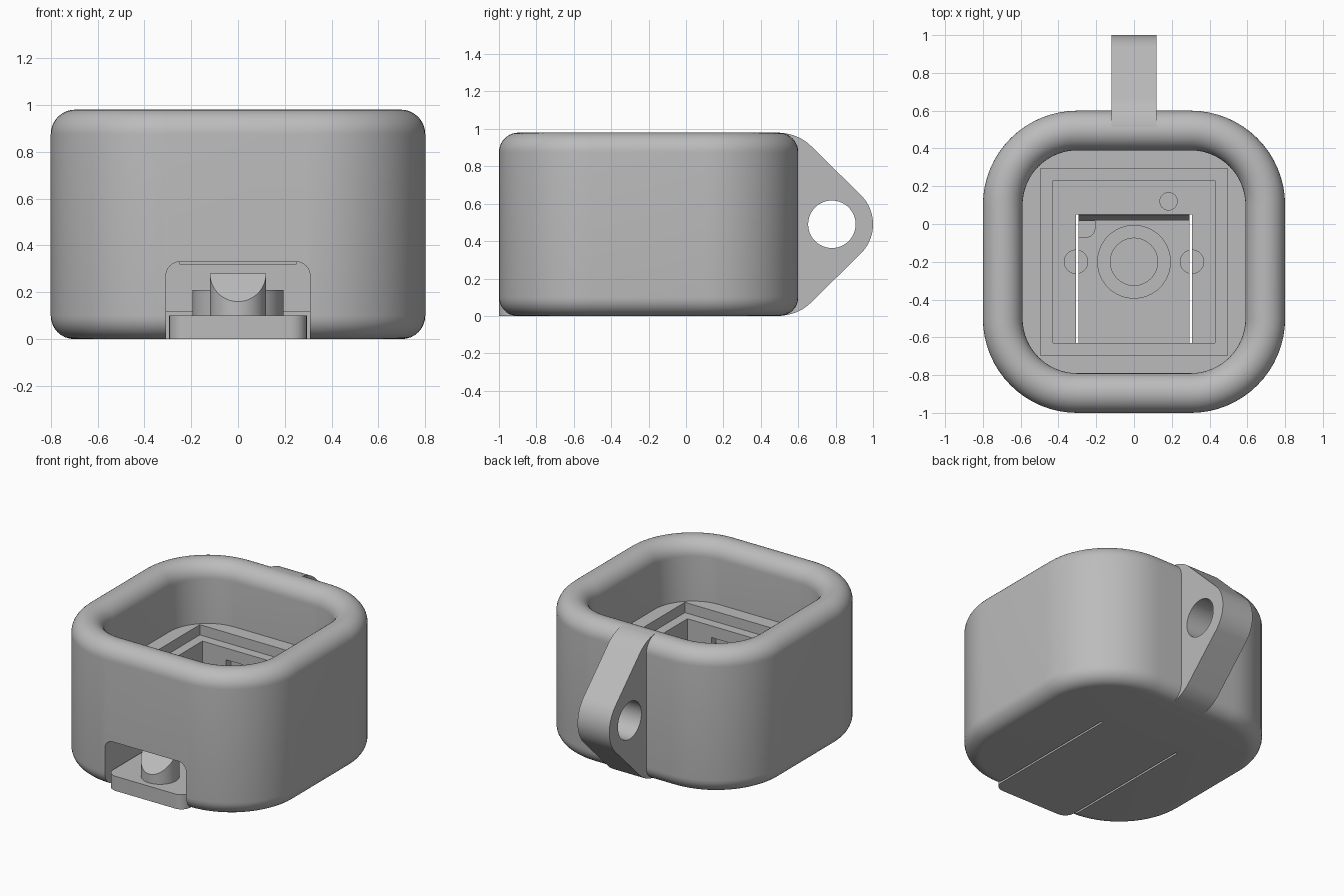
import bpy, bmesh
from math import sin, cos, pi, radians

if "Cube" in bpy.data.objects:
    bpy.data.objects.remove(bpy.data.objects["Cube"])

GREY = bpy.data.materials.new("plain_grey")
GREY.use_nodes = True
GREY.diffuse_color = (0.5, 0.5, 0.5, 1)
GREY.node_tree.nodes["Principled BSDF"].inputs["Base Color"].default_value = (0.5, 0.5, 0.5, 1)

CY = -0.2  # centre of the body in y


def arc(cx, cy, r, a0, a1, n=12):
    """Points on an arc, angles in degrees."""
    angles = [radians(a0 + (a1 - a0) * i / n) for i in range(n + 1)]
    return [(cx + r * cos(a), cy + r * sin(a)) for a in angles]


def circle(cx, cy, r, n=48):
    return arc(cx, cy, r, 0, 360, n)[:-1]


def rect(x0, x1, y0, y1):
    return [(x0, y0), (x1, y0), (x1, y1), (x0, y1)]


def loft(name, rings):
    """Solid through a stack of rings with equal point counts."""
    bm = bmesh.new()
    loops = [[bm.verts.new(p) for p in ring] for ring in rings]
    for a, b in zip(loops, loops[1:]):
        for i in range(len(a)):
            j = (i + 1) % len(a)
            bm.faces.new((a[i], a[j], b[j], b[i]))
    bm.faces.new(loops[0][::-1])
    bm.faces.new(loops[-1])
    bmesh.ops.recalc_face_normals(bm, faces=bm.faces)
    mesh = bpy.data.meshes.new(name)
    bm.to_mesh(mesh)
    bm.free()
    mesh.materials.append(GREY)
    obj = bpy.data.objects.new(name, mesh)
    bpy.context.collection.objects.link(obj)
    return obj


def prism(name, pts, axis, lo, hi):
    """Extrude a 2D outline along x (yz outline), y (xz) or z (xy)."""
    place = {"x": lambda a, b, t: (t, a, b),
             "y": lambda a, b, t: (a, t, b),
             "z": lambda a, b, t: (a, b, t)}[axis]
    return loft(name, [[place(a, b, t) for a, b in pts] for t in (lo, hi)])


def combine(target, tool, operation):
    """Apply a boolean and delete the tool object."""
    tool.hide_render = True
    mod = target.modifiers.new("boolean", "BOOLEAN")
    mod.operation = operation
    mod.solver = "EXACT"
    mod.object = tool
    bpy.context.view_layer.objects.active = target
    bpy.ops.object.modifier_apply(modifier=mod.name)
    bpy.data.objects.remove(tool)


def cut(target, pts, axis, lo, hi):
    combine(target, prism("cutter", pts, axis, lo, hi), "DIFFERENCE")


def rounded_ring(inset, z):
    """Rounded square of the body, shrunk by an inset."""
    r, h = 0.5 - inset, 0.3
    pts = []
    for k, (sx, sy) in enumerate([(1, 1), (-1, 1), (-1, -1), (1, -1)]):
        pts += arc(sx * h, CY + sy * h, r, 90 * k, 90 * k + 90, 16)
    return [(x, y, z) for x, y in pts]


# Body: rounded base, straight wall, round rim and inner well
TOP, RIM, BASE = 0.98, 0.105, 0.1
section = arc(BASE, BASE, BASE, 270, 180, 8)
section += arc(RIM, TOP - RIM, RIM, 180, 0, 20)
section.append((2 * RIM, 0.57))
body = loft("body", [rounded_ring(i, z) for i, z in section])

# Stepped square pocket
FLOOR = 0.12
for half, low in ((0.495, 0.5), (0.43, FLOOR)):
    cut(body, rect(-half, half, CY - half, CY + half), "z", low, 0.7)

# Clip recesses under the lip of the pocket, front and back
for s in (-1, 1):
    y0, y1 = sorted((CY + s * 0.4, CY + s * 0.48))
    cut(body, rect(-0.25, 0.25, y0, y1), "z", 0.32, 0.42)

# Front window and the slot for the lever
W, R = 0.308, 0.06
window = [(-W, -0.1), (W, -0.1)]
window += arc(W - R, 0.33 - R, R, 0, 90, 8) + arc(R - W, 0.33 - R, R, 90, 180, 8)
cut(body, window, "y", -1.1, 0.05)

# Lever: plate with rounded front corners
L, F = 0.294, 0.07
plan = arc(F - L, F - 1, F, 180, 270, 8) + arc(L - F, F - 1, F, 270, 360, 8)
plan += [(L, 0.05), (-L, 0.05)]
lever = prism("lever", plan, "z", 0, 0.1)

# Raised disc with a socket, and a slanted thumb post
combine(lever, prism("disc", circle(0, CY, 0.195), "z", 0.05, 0.21), "UNION")
PY = -0.84
post = prism("post", circle(0, PY, 0.12), "z", 0.05, 0.28)
cut(post, [(PY, 0.28), (PY - 0.14, 0.14), (PY - 0.14, 0.4), (PY, 0.4)], "x", -0.3, 0.3)
combine(lever, post, "UNION")
cut(lever, circle(0, CY, 0.125), "z", 0.03, 0.4)

# Hinge groove across the back of the lever
cut(lever, [(0.02, 0.2), (0.02, 0.04), (0.025, 0.04), (0.05, 0.105), (0.05, 0.2)],
    "x", -0.4, 0.4)

# Peg and pin holes
for part in (body, lever):
    for s in (-1, 1):
        cut(part, circle(s * 0.307, CY, 0.062, 32), "z", 0.03, 0.3)
cut(body, circle(0.183, 0.12, 0.046, 32), "z", 0.03, 0.3)
pin = arc(-0.255, -0.022, 0.048, 270, 360, 8) + [(-0.207, 0.015), (-0.32, 0.015), (-0.32, -0.07)]
cut(lever, pin, "z", 0.03, 0.3)

# Strap loop on the back, mirrored about its mid height
MID = TOP / 2
upper = arc(0.78, MID, 0.22, 0, 45, 12) + arc(0.495, TOP - 0.25, 0.249, 45, 90, 10)
lower = [(y, TOP - z) for y, z in reversed(upper[1:])]
loop = prism("strap_loop", upper + lower, "x", -0.12, 0.12)
cut(loop, circle(0.78, MID, 0.127), "x", -0.3, 0.3)

# Smooth curved faces, keep crisp edges
for obj in (body, lever, loop):
    bpy.ops.object.select_all(action="DESELECT")
    obj.select_set(True)
    bpy.context.view_layer.objects.active = obj
    bpy.ops.object.shade_smooth_by_angle(angle=radians(30))
